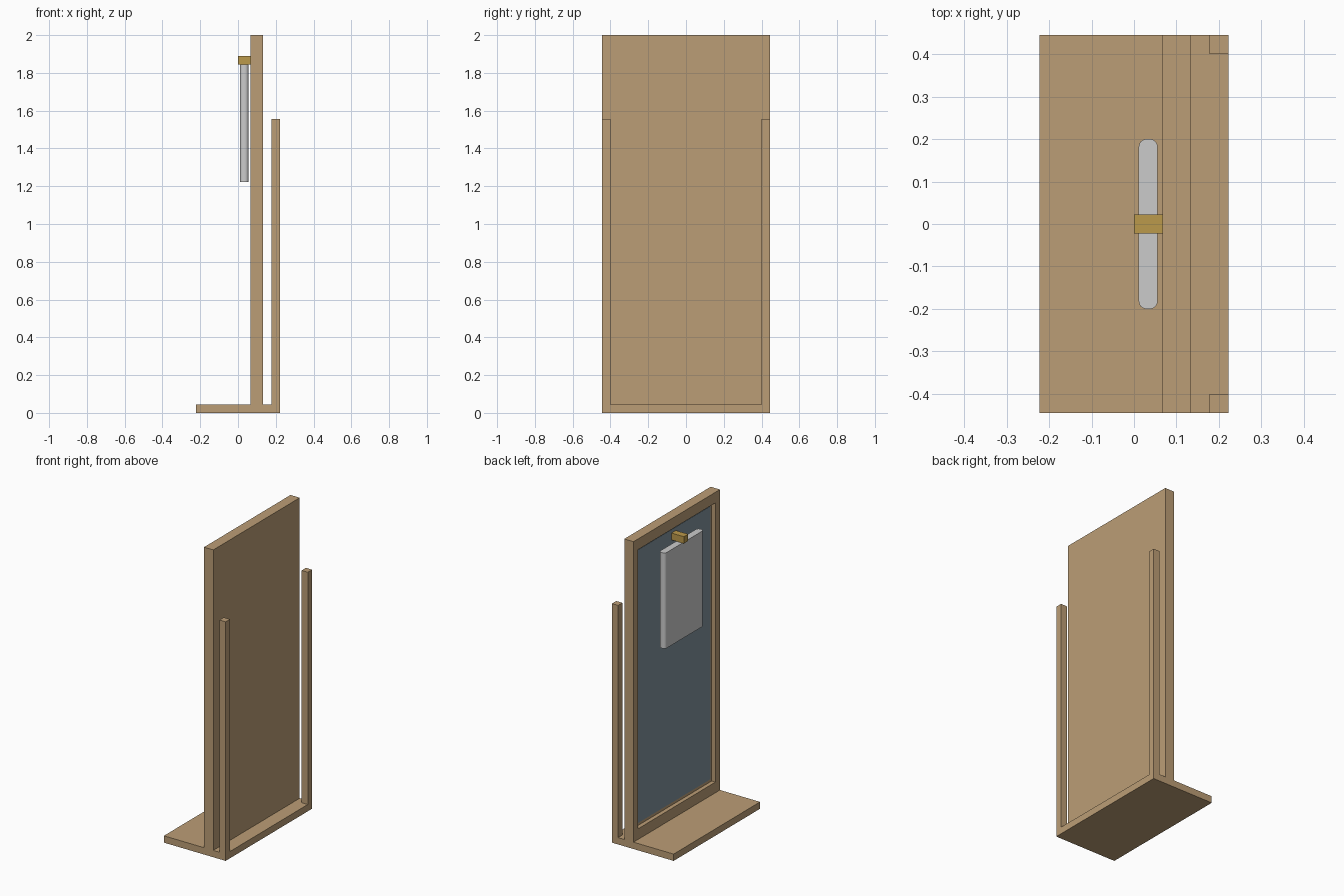
import bpy, bmesh
from mathutils import Vector

if "Cube" in bpy.data.objects:
    bpy.data.objects.remove(bpy.data.objects["Cube"])

U = 2 / 45  # design unit


def material(name, color):
    m = bpy.data.materials.new(name)
    m.diffuse_color = color
    m.use_nodes = True
    m.node_tree.nodes["Principled BSDF"].inputs["Base Color"].default_value = m.diffuse_color
    return m


WOOD = material("wood", (0.50, 0.34, 0.18, 1))
GLASS = material("mirror_glass", (0.22, 0.29, 0.34, 1))
BRASS = material("brass", (0.50, 0.32, 0.07, 1))


def box_bmesh(lo, hi):
    bm = bmesh.new()
    bmesh.ops.create_cube(bm, size=1)
    for v in bm.verts:
        v.co = Vector([(l + h) / 2 + c * (h - l) for l, h, c in zip(lo, hi, v.co)]) * U
    return bm


def finish(name, bm, mat=None):
    bmesh.ops.recalc_face_normals(bm, faces=bm.faces)
    me = bpy.data.meshes.new(name)
    bm.to_mesh(me)
    bm.free()
    if mat:
        me.materials.append(mat)
    ob = bpy.data.objects.new(name, me)
    bpy.context.collection.objects.link(ob)
    return ob


def box(name, lo, hi, mat=None):
    return finish(name, box_bmesh(lo, hi), mat)


# base board
box("base", (-5, -10, 0), (5, 10, 1), WOOD)

# upright panel with a recess for the mirror on its -x face
bm = box_bmesh((1.5, -10, 1), (3, 10, 45))
face = min(bm.faces, key=lambda f: f.calc_center_median().x)
bmesh.ops.inset_region(bm, faces=[face], thickness=1.5 * U)
mid = face.calc_center_median().z
for v in face.verts:
    v.co.z += 0.5 * U if v.co.z < mid else -0.5 * U
pocket = bmesh.ops.extrude_discrete_faces(bm, faces=[face])["faces"][0]
for v in pocket.verts:
    v.co.x += 0.6 * U
finish("mirror_frame", bm, WOOD)

# mirror pane at the bottom of the recess
box("mirror", (2, -8.5, 3), (2.1, 8.5, 43), GLASS)

# two posts behind the panel
for side, y in (("left", -10), ("right", 9)):
    box(side + "_post", (4, y, 1), (5, y + 1, 35), WOOD)

# peg on the upper part of the mirror
box("peg", (0, -0.5, 41.5), (2, 0.5, 42.5), BRASS)

# hanging slab with rounded vertical edges
bm = box_bmesh((0.25, -4.5, 27.5), (1.25, 4.5, 41.5))
upright = [e for e in bm.edges if abs(e.verts[0].co.z - e.verts[1].co.z) > U]
bmesh.ops.bevel(bm, geom=upright, offset=0.42 * U, segments=6, profile=0.5,
                affect='EDGES')
slab = finish("hanging_slab", bm)
bpy.context.view_layer.objects.active = slab
slab.select_set(True)
bpy.ops.object.shade_smooth_by_angle()
